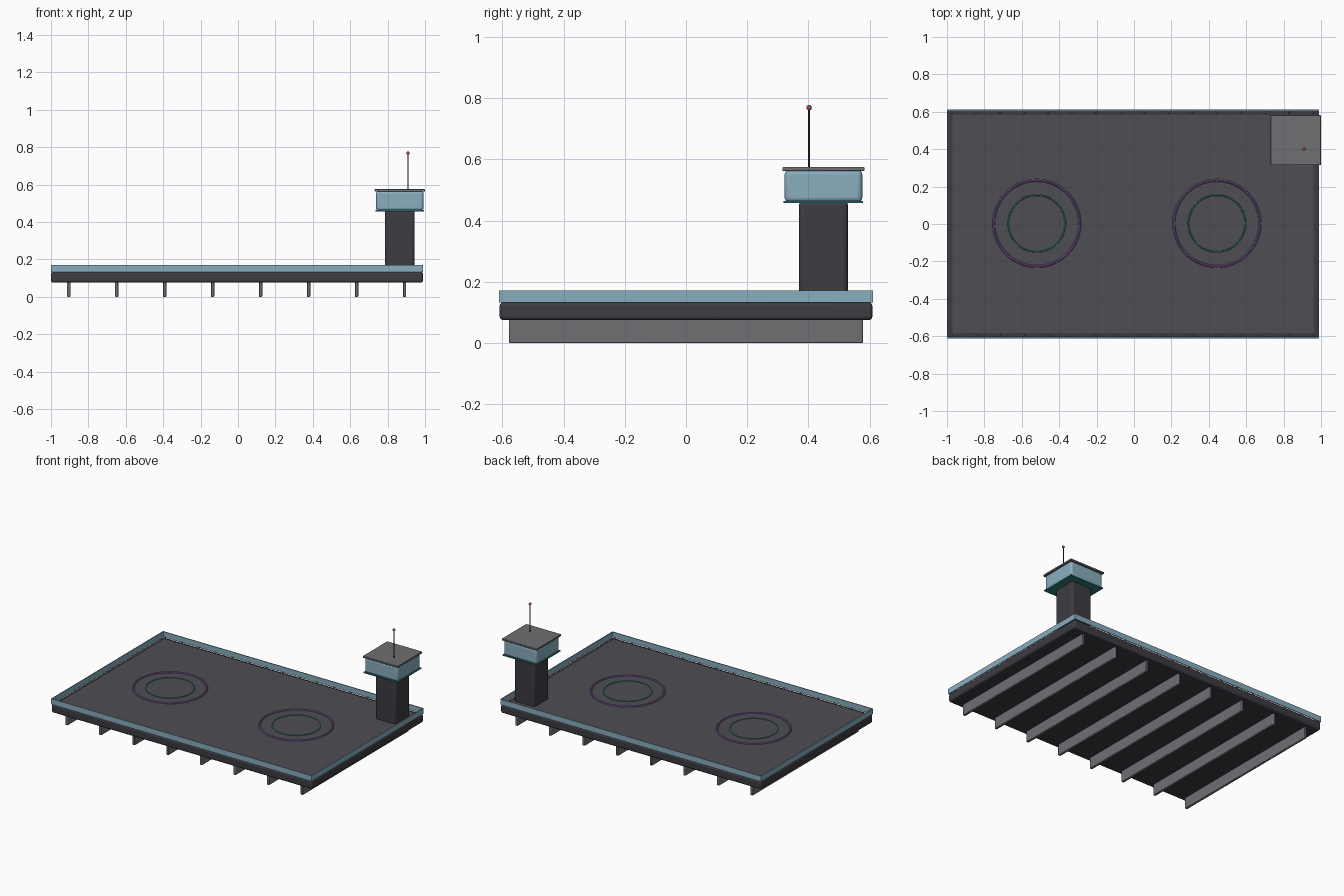
import bpy, bmesh
from math import pi

if "Cube" in bpy.data.objects:
    bpy.data.objects.remove(bpy.data.objects["Cube"])

CX = -0.005            # deck centre in x
TX, TY = 0.865, 0.449  # tower centre


def material(name, rgb):
    m = bpy.data.materials.new(name)
    m.diffuse_color = (*rgb, 1)
    m.use_nodes = True
    m.node_tree.nodes["Principled BSDF"].inputs["Base Color"].default_value = m.diffuse_color
    return m


DARK = material("dark_metal", (0.045, 0.045, 0.055))
DECK = material("deck_grey", (0.075, 0.075, 0.088))
STEEL = material("steel", (0.16, 0.16, 0.175))
GLASS = material("blue_glass", (0.25, 0.42, 0.52))
TEAL = material("teal", (0.03, 0.20, 0.19))
PURPLE = material("purple", (0.22, 0.11, 0.32))
RED = material("red", (0.40, 0.08, 0.10))


def finish(o, name, mat):
    o.name = name
    o.data.materials.append(mat)
    bpy.ops.object.shade_smooth_by_angle(angle=0.6)
    return o


def box(name, x, y, z, mat, bevel=0.0, seg=3):
    """Box from (min, max) ranges with an optional rounded edge."""
    bpy.ops.mesh.primitive_cube_add(size=1)
    o = bpy.context.object
    for v in o.data.vertices:
        v.co = [r[0] if c < 0 else r[1] for c, r in zip(v.co, (x, y, z))]
    if bevel:
        b = o.modifiers.new("round", 'BEVEL')
        b.width, b.segments = bevel, seg
    return finish(o, name, mat)


def ring(name, x, y, z, radius, minor, mat):
    bpy.ops.mesh.primitive_torus_add(location=(x, y, z), major_radius=radius,
                                     minor_radius=minor, major_segments=64,
                                     minor_segments=8)
    return finish(bpy.context.object, name, mat)


def around(c, r):
    return (c - r, c + r)


# Deck slab and raised landing surface
box("deck_slab", (-1, 0.99), (-0.609, 0.609), (0.075, 0.133), DARK, 0.012)
box("landing_surface", (-0.97, 0.96), (-0.582, 0.582), (0.12, 0.139), DECK)

# Support ribs below the deck
for i in range(8):
    box(f"support_rib_{i + 1}", around(-0.905 + i * 0.2565, 0.009),
        (-0.578, 0.578), (0, 0.085), STEEL, 0.004, 2)

# Glass rail around the edge
T = 0.006
for side, s in (("front", -1), ("back", 1)):
    box(f"{side}_rail", (-1, 0.99), around(s * 0.608, T / 2), (0.133, 0.171), GLASS)
for side, x in (("left", -0.997), ("right", 0.987)):
    box(f"{side}_rail", around(x, T / 2), (-0.605, 0.605), (0.133, 0.171), GLASS)

# Edge lights along both long sides
for side, s in (("front", -1), ("back", 1)):
    for i in range(16):
        bpy.ops.mesh.primitive_uv_sphere_add(
            segments=10, ring_count=6, radius=0.006,
            location=(-0.976 + i * 0.129, s * 0.597, 0.135))
        finish(bpy.context.object, f"{side}_edge_light_{i + 1}",
               PURPLE if i % 2 else TEAL)

# Landing circles
for side, x in (("left", -0.52), ("right", 0.443)):
    ring(f"{side}_outer_circle", x, 0.003, 0.140, 0.230, 0.007, PURPLE)
    ring(f"{side}_inner_circle", x, 0.003, 0.139, 0.152, 0.004, TEAL)

# Control tower
box("tower_shaft", around(TX, 0.079), around(TY, 0.080), (0.12, 0.465), DARK, 0.015)
box("cab_floor", around(TX, 0.130), around(TY, 0.130), (0.457, 0.464), TEAL)
box("cab_glass", around(TX, 0.127), around(TY, 0.127), (0.460, 0.566), GLASS, 0.016, 4)
box("cab_roof", around(TX, 0.134), around(TY, 0.134), (0.562, 0.575), STEEL, 0.003, 2)

# Antenna with beacon
bpy.ops.mesh.primitive_cylinder_add(vertices=12, radius=0.003, depth=0.2,
                                    location=(0.909, 0.402, 0.669))
finish(bpy.context.object, "antenna", DARK)
bpy.ops.mesh.primitive_uv_sphere_add(segments=16, ring_count=10, radius=0.009,
                                     location=(0.909, 0.402, 0.769))
finish(bpy.context.object, "antenna_beacon", RED)
